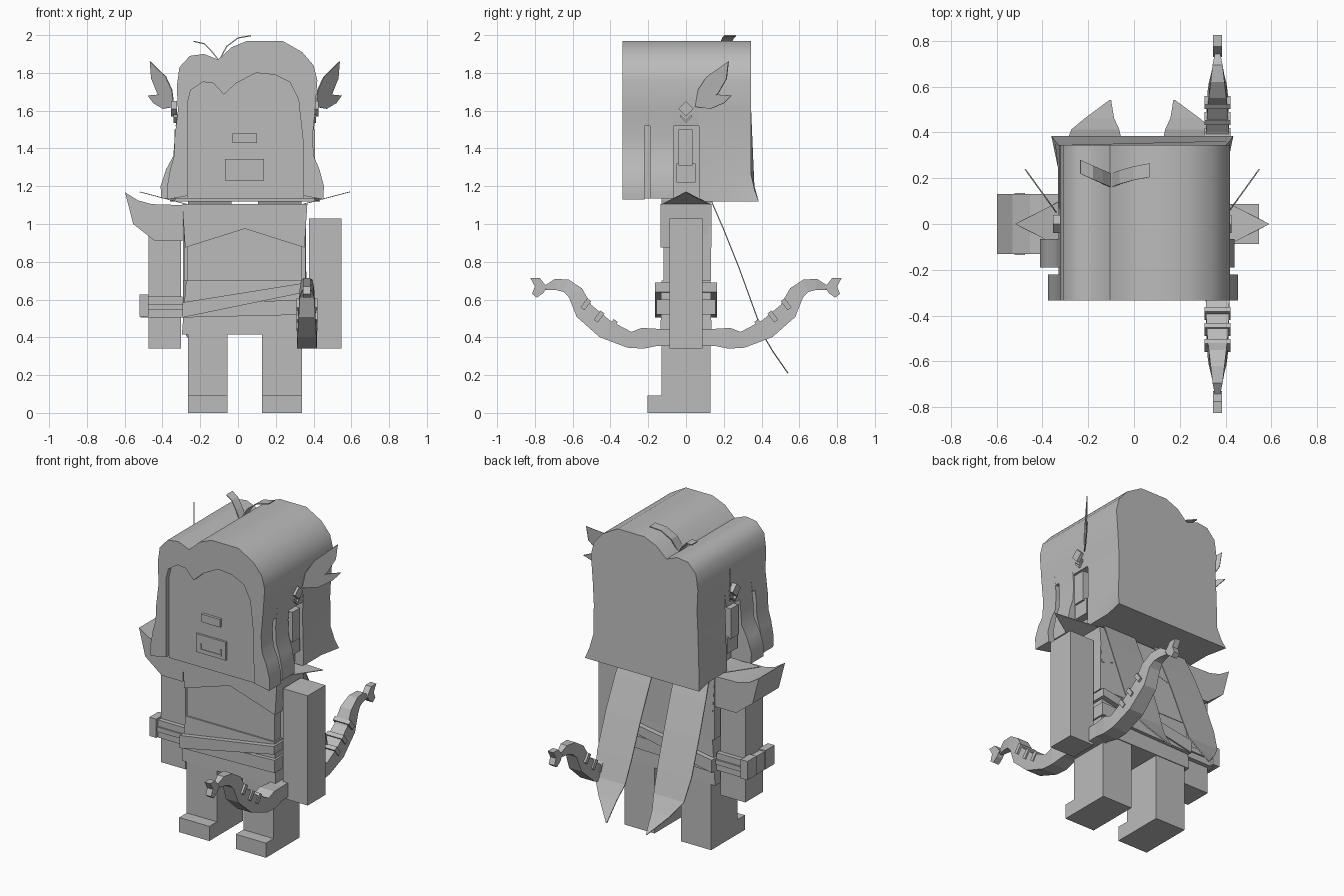
import bpy, bmesh, math
from mathutils import Vector

if "Cube" in bpy.data.objects:
    bpy.data.objects.remove(bpy.data.objects["Cube"])

CX = 0.036  # body centre line
GREY = bpy.data.materials.new("plain_grey")
GREY.diffuse_color = (0.5, 0.5, 0.5, 1)
GREY.use_nodes = True
GREY.node_tree.nodes["Principled BSDF"].inputs["Base Color"].default_value = GREY.diffuse_color


def finish(name, bm, smooth=False):
    bmesh.ops.recalc_face_normals(bm, faces=bm.faces)
    me = bpy.data.meshes.new(name)
    bm.to_mesh(me)
    bm.free()
    me.materials.append(GREY)
    ob = bpy.data.objects.new(name, me)
    bpy.context.collection.objects.link(ob)
    if smooth:
        bpy.ops.object.select_all(action='DESELECT')
        ob.select_set(True)
        bpy.context.view_layer.objects.active = ob
        bpy.ops.object.shade_smooth_by_angle(angle=math.radians(40))
    return ob


def loft(name, rings, smooth=False):
    """Skin equal-length rings of points and cap both ends."""
    bm = bmesh.new()
    vs = [[bm.verts.new(p) for p in r] for r in rings]
    n = len(vs[0])
    for a, b in zip(vs, vs[1:]):
        for i in range(n):
            bm.faces.new((a[i], a[(i + 1) % n], b[(i + 1) % n], b[i]))
    bm.faces.new(vs[0])
    bm.faces.new(vs[-1])
    return finish(name, bm, smooth)


def prism_y(name, pts, y0, y1, smooth=False):
    return loft(name, [[(x, y, z) for x, z in pts] for y in (y0, y1)], smooth)


def prism_x(name, pts, x0, x1):
    return loft(name, [[(x, y, z) for y, z in pts] for x in (x0, x1)])


def box(name, x0, x1, y0, y1, z0, z1):
    return prism_y(name, [(x0, z0), (x1, z0), (x1, z1), (x0, z1)], y0, y1)


def sheet(name, quads, thick=0.006):
    """Thin surface from lists of points."""
    bm = bmesh.new()
    for q in quads:
        bm.faces.new([bm.verts.new(p) for p in q])
    bmesh.ops.remove_doubles(bm, verts=bm.verts, dist=0.0005)
    ob = finish(name, bm)
    m = ob.modifiers.new("thickness", 'SOLIDIFY')
    m.thickness, m.offset = thick, 0
    return ob


# Hair: one crown profile, with different side locks per section
CROWN = [(-.318, 1.60), (-.324, 1.73), (-.31, 1.83), (-.255, 1.89), (-.18, 1.90),
         (-.105, 1.87), (-.035, 1.935), (.05, 1.97), (.235, 1.97), (.34, 1.91),
         (.40, 1.84), (.42, 1.76), (.408, 1.60)]


def lock(dx, bottom):
    """Side lock widening by dx below the ear, listed from the bottom up."""
    return [(.94 * dx, bottom), (dx, 1.20), (.6 * dx, 1.29), (.1 * dx, 1.36), (0, 1.46)]


def outer(dl, dr, bottom):
    left = [(-.335 - a, z) for a, z in lock(dl, bottom)]
    right = [(.395 + a, z) for a, z in lock(dr, bottom)]
    return left + CROWN + right[::-1]


face_edge = [(.345, 1.15), (.343, 1.45), (.32, 1.66), (.275, 1.75), (.195, 1.79), (.095, 1.80),
             (-.01, 1.745), (-.075, 1.685), (-.13, 1.745), (-.185, 1.752), (-.25, 1.71),
             (-.265, 1.65), (-.265, 1.15)]
prism_y("hair_front_frame", outer(.04, .06, 1.13) + face_edge, -.335, -.22, True)
prism_y("hair_side_locks", outer(.075, .045, 1.135), -.19, -.065, True)
upper = [(-.33, 1.52)] + CROWN + [(.40, 1.52)]
prism_y("hair_slot_bridge", upper, -.22, -.19, True)
prism_y("hair_ear_bridge", upper, -.065, .07, True)

back_sides = [(-.333, 1.12), (-.333, 1.18), (-.33, 1.26), (-.325, 1.45)]
back_pts = back_sides + CROWN + [(.40, 1.45), (.404, 1.26), (.406, 1.18), (.406, 1.12)]
flare = {1.12: .04, 1.18: .018}
back_rings = [[(x, y, z) for x, z in back_pts] for y in (.07, .25)]
back_rings.append([(x + math.copysign(flare.get(z, 0) * .7, x), .345 + flare.get(z, 0), z)
                   for x, z in back_pts])
loft("hair_back", back_rings, True)

# Head and face
box("head", -.268, .348, -.305, .08, 1.135, 1.82)
box("nose", -.03, .10, -.322, -.30, 1.43, 1.48)
box("mouth_block", -.07, .137, -.318, -.30, 1.23, 1.345)
smile = [(-.04, 1.29), (-.04, 1.25), (.108, 1.25), (.108, 1.29),
         (.10, 1.29), (.10, 1.258), (-.032, 1.258), (-.032, 1.29)]
prism_y("smile", smile, -.322, -.31)

# Ears, ear ornaments and leaves on both sides
leaf_upper = [(.05, 1.62), (.065, 1.71), (.11, 1.78), (.225, 1.86), (.215, 1.77), (.17, 1.69)]
leaf_lower = [(.05, 1.62), (.10, 1.67), (.17, 1.685), (.24, 1.68), (.20, 1.64), (.13, 1.61)]
for side, s in (("left", -1), ("right", 1)):
    X = lambda d: CX + s * d
    box(side + "_ear_bar", X(.30), X(.372), -.04, .035, 1.31, 1.50)
    box(side + "_ear_lobe", X(.30), X(.36), -.05, .05, 1.22, 1.32)
    prism_x(side + "_ear_diamond", [(-.04, 1.61), (0, 1.57), (.04, 1.61), (0, 1.65)], X(.36), X(.39))
    prism_x(side + "_ear_chevron", [(-.03, 1.58), (0, 1.55), (.03, 1.58), (.03, 1.565), (0, 1.535),
                                    (-.03, 1.565)], X(.35), X(.378))
    for nm, pts in (("upper", leaf_upper), ("lower", leaf_lower)):
        sheet(f"{side}_{nm}_leaf", [[(X(.375 + .72 * (y - .05)), y, z) for y, z in pts]])

# Loose curl on the crown
curl_l = [(-.235, .25, 1.967), (-.18, .225, 1.955), (-.14, .207, 1.915), (-.10, .19, 1.865)]
curl_r = [(-.10, .19, 1.865), (-.06, .205, 1.94), (0, .222, 1.985), (.07, .235, 1.997)]
for nm, path in (("left_curl", curl_l), ("right_curl", curl_r)):
    sheet(nm, [[(a[0], a[1] - .03, a[2]), (b[0], b[1] - .03, b[2]),
                (b[0], b[1] + .03, b[2]), (a[0], a[1] + .03, a[2])]
               for a, b in zip(path, path[1:])])

# Torso, jacket flap, skirt
box("torso", -.27, .337, -.12, .12, .62, 1.10)
prism_y("jacket_flap", [(-.295, 1.105), (.367, 1.105), (.352, .875), (.036, .975), (-.28, .875)],
        -.135, .135)
box("jacket_back", -.29, .36, .118, .133, .70, 1.1)
for side, s in (("left", -1), ("right", 1)):
    box(side + "_jacket_side", CX + s * .30, CX + s * .322, -.06, .13, .70, .95)
    sheet(side + "_shoulder_point", [[(CX + s * .29, -.135, 1.10), (CX + s * .556, 0, 1.17),
                                      (CX + s * .29, .135, 1.10)]], .004)
loft("skirt", [[(-.275, -.13, .70), (.345, -.13, .70), (.345, .13, .70), (-.275, .13, .70)],
               [(-.297, -.135, .415), (.357, -.135, .415), (.357, .135, .415), (-.297, .135, .415)]])


def sash(name, l0, l1, r0, r1, d):
    prism_y(name, [(-.293, l0), (.363, r0), (.363, r1), (-.293, l1)], -d, d)


sash("tilted_sash", .505, .585, .64, .69, .163)
sash("lower_sash", .505, .575, .52, .60, .155)

# Legs with feet, mirrored
for side, s in (("left", -1), ("right", 1)):
    prism_x(side + "_leg", [(-.205, 0), (.13, 0), (.13, .43), (-.13, .43), (-.13, .092), (-.205, .092)],
            CX + s * .092, CX + s * .302)

# Arms, shoulder guard and bracelet
box("left_arm", -.475, -.303, -.088, .088, .34, 1.03)
box("right_arm", .375, .547, -.088, .088, .34, 1.03)
prism_y("shoulder_guard", [(-.598, 1.168), (-.53, 1.125), (-.455, 1.105), (-.293, 1.10),
                           (-.293, .91), (-.44, .91), (-.555, 1.0)], -.13, .13)
box("bracelet_band", -.50, -.293, -.115, .115, .505, .615)
box("bracelet_rim", -.50, -.293, -.125, .125, .545, .575)
for y in (-.09, .09):
    box("bracelet_stud", -.522, -.475, y - .045, y + .045, .51, .628)
box("bracelet_plate", -.515, -.48, -.06, .06, .505, .62)

# Tail panels hanging from the back: (y, z, outer x, inner x)
rows = [(.135, 1.12, .30, .07), (.20, .97, .315, .075), (.28, .77, .325, .083),
        (.36, .55, .328, .09), (.41, .41, .31, .10), (.46, .325, .25, .123), (.54, .21, .142, .136)]
for side, s in (("left", -1), ("right", 1)):
    sheet(side + "_tail_panel", [[(CX + s * a[2], a[0], a[1]), (CX + s * a[3], a[0], a[1]),
                                  (CX + s * b[3], b[0], b[1]), (CX + s * b[2], b[0], b[1])]
                                 for a, b in zip(rows, rows[1:])])

# Bow: two mirrored limbs; each row is y, z, half width in x, half thickness
BX = .365
limb = [(0, .40, .04, .045), (.15, .40, .045, .045), (.23, .395, .052, .055), (.30, .387, .052, .043),
        (.43, .445, .05, .052), (.54, .54, .044, .05), (.585, .635, .038, .042),
        (.635, .673, .03, .035), (.69, .68, .022, .03), (.75, .66, .01, .01)]
for side, s in (("front", -1), ("back", 1)):
    rings = []
    for i, (y, z, w, t) in enumerate(limb):
        a, b = limb[max(i - 1, 0)], limb[min(i + 1, len(limb) - 1)]
        n = Vector((a[1] - b[1], b[0] - a[0])).normalized() * t
        rings.append([(BX + sx * w, s * (y + k * n.x), z + k * n.y)
                      for sx, k in ((-1, -1), (1, -1), (1, 1), (-1, 1))])
    loft(side + "_bow_limb", rings)
    # wraps around the limb
    for y, z in ((.39, .465), (.46, .51), (.53, .575)):
        d, e = Vector((.8, .6)) * .013, Vector((-.6, .8)) * .03
        pts = [(s * (y + i * d.x + j * e.x), z + i * d.y + j * e.y)
               for i, j in ((-1, -1), (1, -1), (1, 1), (-1, 1))]
        prism_x(side + "_bow_wrap", pts, BX - .056, BX + .056)
    # forked tip
    for nm, pts in (("upper", [(.73, .66), (.775, .715), (.825, .715), (.80, .67), (.77, .645)]),
                    ("lower", [(.74, .66), (.80, .67), (.815, .63), (.79, .61), (.755, .635)])):
        prism_x(f"{side}_bow_tip_{nm}", [(s * y, z) for y, z in pts], BX - .02, BX + .02)
